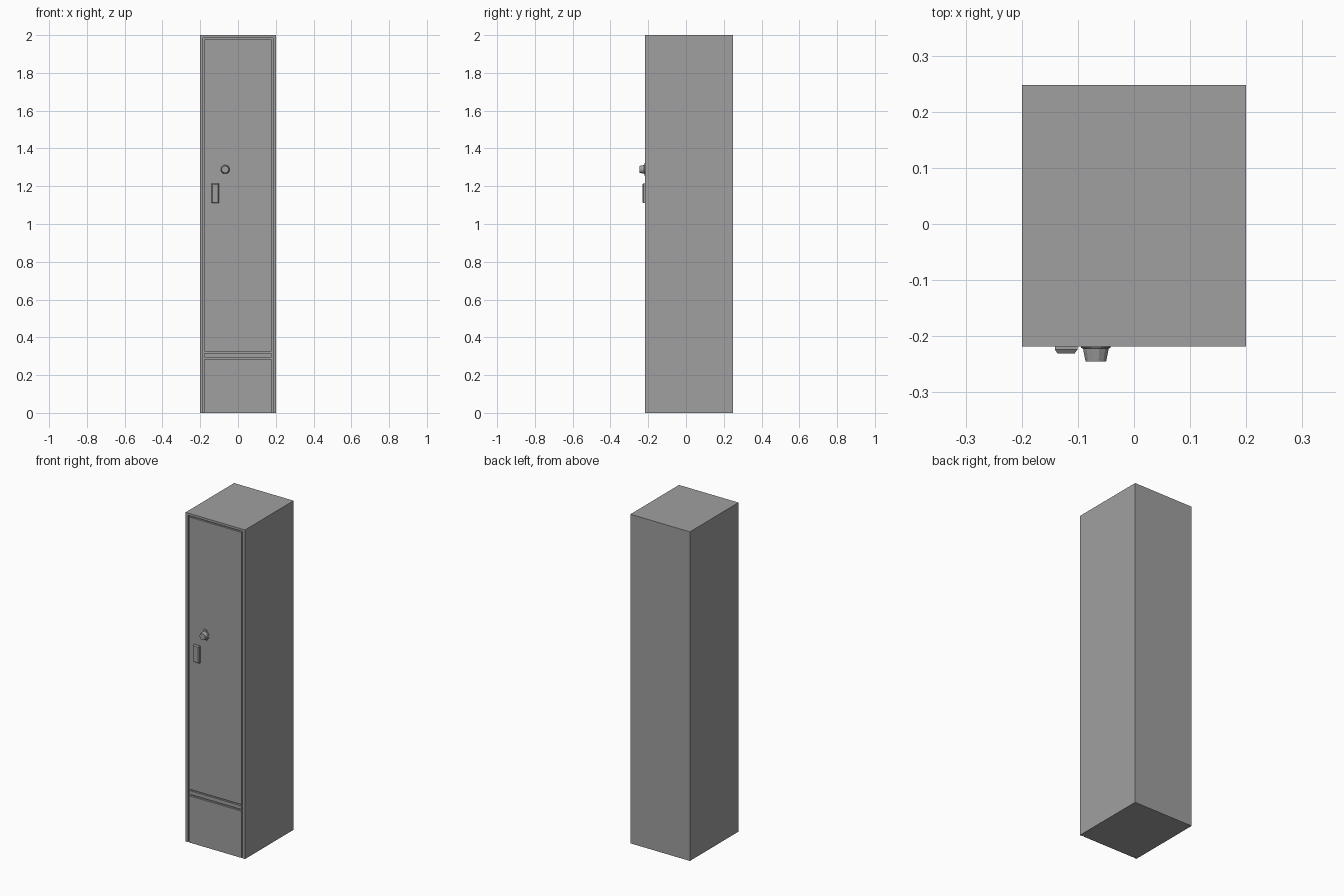
import bpy, bmesh, math
from mathutils import Matrix, Vector

cube = bpy.data.objects.get("Cube")
if cube:
    bpy.data.objects.remove(cube, do_unlink=True)

grey = bpy.data.materials.new("grey_metal")
grey.use_nodes = True
colour = (0.35, 0.35, 0.35, 1)
grey.diffuse_color = colour
grey.node_tree.nodes["Principled BSDF"].inputs["Base Color"].default_value = colour

FRONT, BACK = -0.218, 0.248
OPENING, DOOR = 0.184, 0.177      # half widths of the recess and the panels
RECESS = FRONT + 0.012


def finish(name, bm):
    bmesh.ops.recalc_face_normals(bm, faces=bm.faces)
    mesh = bpy.data.meshes.new(name)
    bm.to_mesh(mesh)
    bm.free()
    mesh.materials.append(grey)
    obj = bpy.data.objects.new(name, mesh)
    bpy.context.collection.objects.link(obj)
    return obj


def box(name, x, y, z, chamfer=0.0):
    """Box between (min, max) pairs; chamfer insets its front face."""
    lo, hi = Vector((x[0], y[0], z[0])), Vector((x[1], y[1], z[1]))
    centre = (lo + hi) / 2
    bm = bmesh.new()
    bmesh.ops.create_cube(bm, size=1, matrix=Matrix.Translation(centre)
                          @ Matrix.Diagonal((*(hi - lo), 1)))
    if chamfer:
        front = min(bm.faces, key=lambda f: f.calc_center_median().y)
        bmesh.ops.inset_region(bm, faces=[front], thickness=chamfer)
        for v in bm.verts:
            if v not in front.verts and v.co.y < centre.y:
                v.co.y += chamfer
    return finish(name, bm)


def lathe(name, centre, profile, sides):
    """Faceted solid around the y axis from (radius, y) points."""
    bm = bmesh.new()
    rings = []
    for r, y in profile:
        angles = [2 * math.pi * (i + 0.5) / sides for i in range(sides)]
        rings.append([bm.verts.new((centre[0] + r * math.cos(a), y,
                                    centre[1] + r * math.sin(a))) for a in angles])
    for a, b in zip(rings, rings[1:]):
        for i in range(sides):
            j = (i + 1) % sides
            bm.faces.new((a[i], a[j], b[j], b[i]))
    bm.faces.new(rings[0])
    bm.faces.new(rings[-1])
    return finish(name, bm)


# Cabinet with a shallow front recess
cabinet = box("cabinet", (-0.2, 0.2), (FRONT, BACK), (0, 2))
cutter = box("recess_cutter", (-OPENING, OPENING), (FRONT - 0.1, RECESS), (-0.1, 1.986))
cutter.hide_render = True
cutter.hide_viewport = True
cut = cabinet.modifiers.new("recess", 'BOOLEAN')
cut.operation = 'DIFFERENCE'
cut.solver = 'EXACT'
cut.object = cutter

# Flush panels, with the gaps between them forming grooves
for name, bottom, top in (("door", 0.324, 1.978),
                          ("crossbar", 0.294, 0.316),
                          ("kick_panel", 0, 0.284)):
    box(name, (-DOOR, DOOR), (FRONT + 0.001, RECESS + 0.005), (bottom, top))

# Pull handle
box("handle", (-0.141, -0.101), (-0.231, FRONT + 0.004), (1.11, 1.215), 0.007)

# Combination dial: base plate, tabs and tapered knob
DIAL = (-0.068, 1.289)
lathe("dial_base", DIAL, [(0.027, FRONT + 0.004), (0.027, -0.2205), (0.024, -0.222)], 16)
for name, side in (("dial_tab_top", 1), ("dial_tab_bottom", -1)):
    z = DIAL[1] + side * 0.027
    box(name, (DIAL[0] - 0.01, DIAL[0] + 0.01), (-0.221, FRONT + 0.004),
        (z - 0.007, z + 0.007))
lathe("dial_knob", DIAL, [(0.024, -0.220), (0.0225, -0.228), (0.019, -0.245)], 12)
